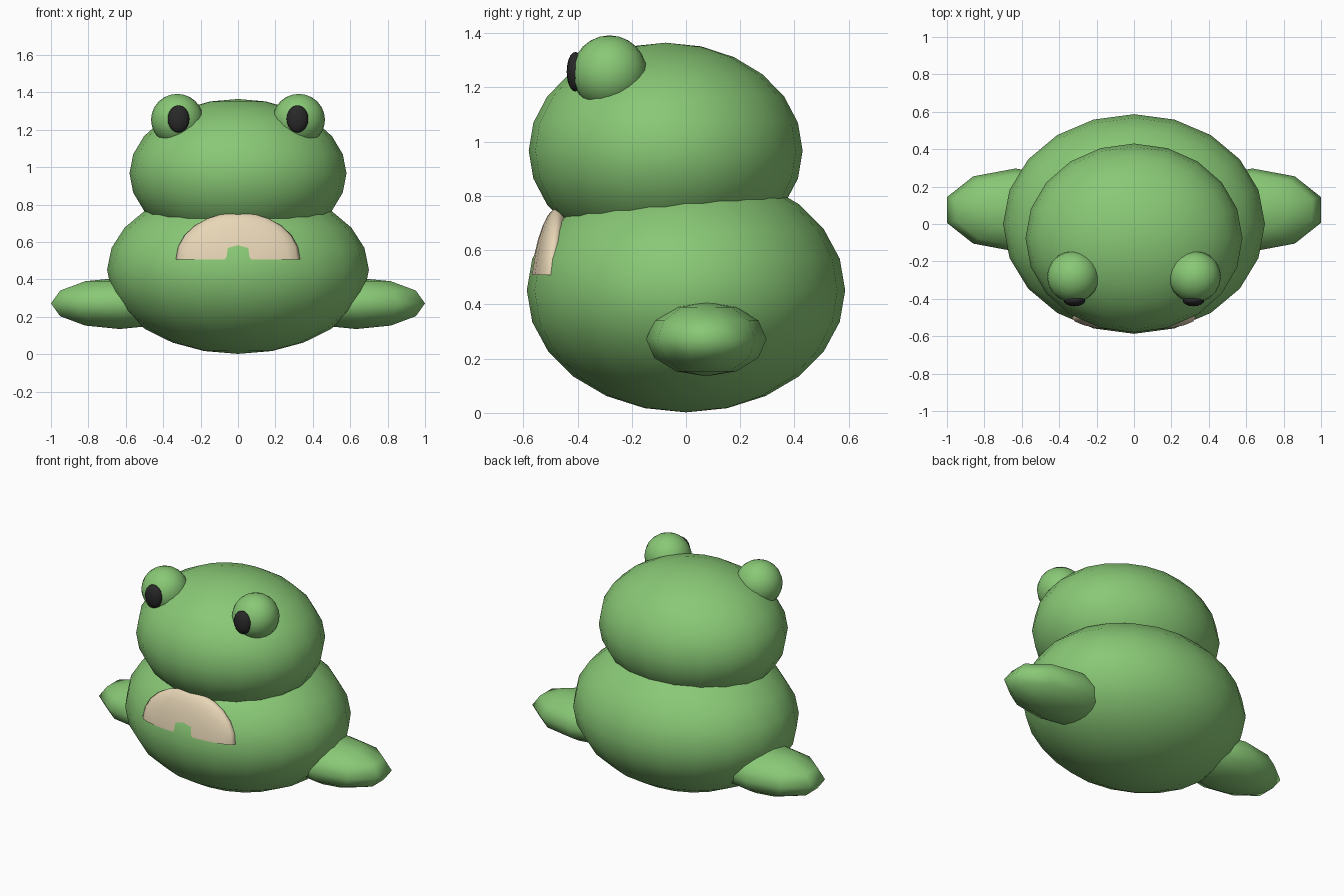
import bpy, bmesh
from mathutils import Matrix, Vector

if "Cube" in bpy.data.objects:
    bpy.data.objects.remove(bpy.data.objects["Cube"])


def material(name, rgb):
    m = bpy.data.materials.new(name)
    m.diffuse_color = (*rgb, 1)
    m.use_nodes = True
    m.node_tree.nodes["Principled BSDF"].inputs["Base Color"].default_value = m.diffuse_color
    return m


GREEN = material("green", (0.25, 0.58, 0.18))
CREAM = material("cream", (0.80, 0.67, 0.47))
BLACK = material("black", (0.022, 0.022, 0.022))


def ellipsoid(name, centre, radii, mat, segs=20, rings=12, tilt=0, cut_z=None):
    """Smooth ellipsoid, optionally tilted about x and trimmed below cut_z."""
    bm = bmesh.new()
    bmesh.ops.create_uvsphere(bm, u_segments=segs, v_segments=rings, radius=1)
    bm.transform(Matrix.Translation(centre) @ Matrix.Rotation(tilt, 4, 'X')
                 @ Matrix.Diagonal((*radii, 1)))
    if cut_z is not None:
        cut = bmesh.ops.bisect_plane(bm, geom=bm.verts[:] + bm.edges[:] + bm.faces[:],
                                     plane_co=Vector((0, 0, cut_z)),
                                     plane_no=Vector((0, 0, 1)), clear_inner=True)
        edges = [e for e in cut["geom_cut"] if isinstance(e, bmesh.types.BMEdge)]
        bmesh.ops.contextual_create(bm, geom=edges)
    for f in bm.faces:
        f.smooth = abs(f.normal.z) < 0.9999 or cut_z is None
    me = bpy.data.meshes.new(name)
    bm.to_mesh(me)
    bm.free()
    me.materials.append(mat)
    ob = bpy.data.objects.new(name, me)
    bpy.context.collection.objects.link(ob)
    return ob


# Body and head
ellipsoid("body", (0, 0, 0.452), (0.70, 0.587, 0.45), GREEN)
ellipsoid("head", (0, -0.075, 0.967), (0.58, 0.505, 0.398), GREEN)

# Pale patch, mostly sunk into the chest
ellipsoid("chest_patch", (0, -0.50, 0.51), (0.332, 0.07, 0.25), CREAM,
          tilt=-0.12, cut_z=0.508)

# Feet, eyes and pupils on both sides
for side, s in (("left", -1), ("right", 1)):
    ellipsoid(side + "_foot", (s * 0.633, 0.075, 0.272), (0.386, 0.222, 0.137),
              GREEN, 10, 6)
    ellipsoid(side + "_eye", (s * 0.325, -0.282, 1.254), (0.14, 0.138, 0.138),
              GREEN, 20, 12)
    ellipsoid(side + "_pupil", (s * 0.318, -0.408, 1.258), (0.058, 0.032, 0.073),
              BLACK, 16, 10)
